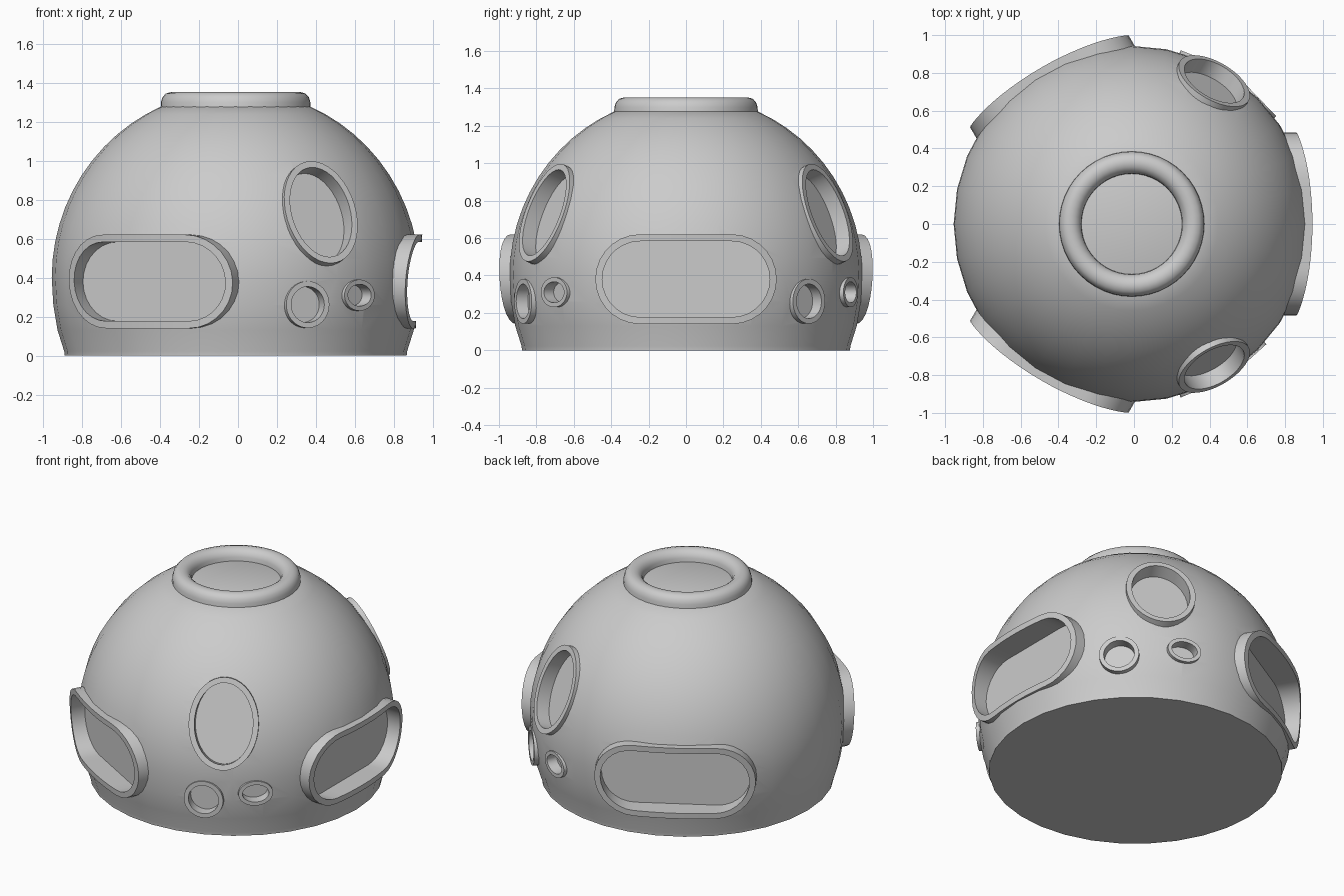
import bpy, bmesh, math
from mathutils import Vector, Matrix

if "Cube" in bpy.data.objects:
    bpy.data.objects.remove(bpy.data.objects["Cube"])

CX = -0.012   # dome axis position in x


def new_object(name, bm, angle=35):
    bmesh.ops.recalc_face_normals(bm, faces=bm.faces[:])
    me = bpy.data.meshes.new(name)
    bm.to_mesh(me)
    bm.free()
    ob = bpy.data.objects.new(name, me)
    bpy.context.collection.objects.link(ob)
    smooth(ob, angle)
    return ob


def smooth(ob, angle=35):
    bpy.ops.object.select_all(action='DESELECT')
    ob.select_set(True)
    bpy.context.view_layer.objects.active = ob
    bpy.ops.object.shade_smooth_by_angle(angle=math.radians(angle))


def bridge(bm, a, b):
    n = len(a)
    for i in range(n):
        j = (i + 1) % n
        bm.faces.new((a[i], a[j], b[j], b[i]))


def lathe(name, profile, seg, capped):
    """Revolve (radius, z) points; capped closes the ends, otherwise the profile loops."""
    bm = bmesh.new()
    rings = [[bm.verts.new((CX + r * math.cos(2 * math.pi * i / seg),
                            r * math.sin(2 * math.pi * i / seg), z))
              for i in range(seg)] for r, z in profile]
    for a, b in zip(rings, rings[1:]):
        bridge(bm, a, b)
    if capped:
        bm.faces.new(rings[0])
        bm.faces.new(rings[-1])
    else:
        bridge(bm, rings[-1], rings[0])
    return new_object(name, bm)


def outline(hw, hh, stadium):
    """Ellipse, or a stadium with subdivided straight sides."""
    if not stadium:
        n = 40
        return [(hw * math.cos(2 * math.pi * i / n), hh * math.sin(2 * math.pi * i / n))
                for i in range(n)]
    s, pts = hw - hh, []
    for side in (1, -1):
        for i in range(15):
            a = math.pi * (i / 14 - 0.5)
            pts.append((side * (s + hh * math.cos(a)), side * hh * math.sin(a)))
        for i in range(1, 8):
            pts.append((side * s * (1 - i / 4), side * hh))
    return pts


def port(name, az, elev, z, hw, hh, width, front, pane, stadium=False):
    """Frame ring on the dome plus a hidden cutter that sinks the pane."""
    az, elev = math.radians(az), math.radians(elev)
    n = Vector((math.cos(az) * math.cos(elev), math.sin(az) * math.cos(elev), math.sin(elev)))
    u = Vector((-math.sin(az), math.cos(az), 0))
    v = n.cross(u)
    o = Vector((CX, 0, z))

    def loop(bm, inset, depth):
        return [bm.verts.new(o + u * a + v * b + n * depth(a, b))
                for a, b in outline(hw - inset, hh - inset, stadium)]

    back = lambda a, b: pane - 0.005
    bm = bmesh.new()
    loops = [loop(bm, 0, back), loop(bm, 0, front), loop(bm, width, front), loop(bm, width, back)]
    for i in range(4):
        bridge(bm, loops[i], loops[(i + 1) % 4])
    new_object(name + "_frame", bm)

    bm = bmesh.new()
    lo = loop(bm, width / 2, lambda a, b: pane)
    hi = loop(bm, width / 2, lambda a, b: 1.2)
    bridge(bm, lo, hi)
    bm.faces.new(lo)
    bm.faces.new(hi)
    cutter = new_object(name + "_cutter", bm)
    cutter.hide_render = True
    return cutter


# Dome shell: slightly stretched sphere cut flat at the base and the top
profile = [(0.877, 0.0), (0.879, 0.022)]
for zz in (0.13, 0.26):
    profile.append((0.943 * math.sqrt(1 - ((0.4 - zz) / 1.08) ** 2), zz))
top = math.asin(0.88 / 0.96)
for i in range(13):
    t = top * i / 12
    profile.append((0.943 * math.cos(t), 0.4 + 0.96 * math.sin(t)))
dome = lathe("dome", profile, 32, True)

# Rounded ring around the roof opening
lathe("roof_ring", [(0.385, 1.26), (0.383, 1.30), (0.375, 1.325), (0.358, 1.344), (0.33, 1.352),
                    (0.302, 1.347), (0.28, 1.33), (0.268, 1.305), (0.265, 1.26)], 48, False)

cutters = []

# Three wide windows with curved frames
for i, az in enumerate((0, 120, 240)):
    cutters.append(port(f"wide_window_{i + 1}", az, 0, 0.38, 0.485, 0.24, 0.037,
                        lambda a, b: 0.94 + 0.07 * b - a * a / 3.4, 0.79, True))

# Oval windows on both sides
for side, az in (("front", -60), ("back", 60)):
    cutters.append(port(f"{side}_oval_window", az, 21, 0.4, 0.21, 0.28, 0.034,
                        lambda a, b: 0.937, 0.85))

# Small round and oval ports below them
for side, az_big, az_small in (("front", -67, -48), ("back", 44, 68)):
    cutters.append(port(f"{side}_round_port", az_big, 0, 0.262, 0.12, 0.12, 0.028,
                        lambda a, b: 0.947, 0.88))
    cutters.append(port(f"{side}_small_port", az_small, 0, 0.31, 0.104, 0.08, 0.024,
                        lambda a, b: 0.95, 0.88))

# Carve the recesses into the dome
for c in cutters:
    mod = dome.modifiers.new("recess", 'BOOLEAN')
    mod.operation = 'DIFFERENCE'
    mod.solver = 'EXACT'
    mod.object = c
    bpy.ops.object.select_all(action='DESELECT')
    dome.select_set(True)
    bpy.context.view_layer.objects.active = dome
    bpy.ops.object.modifier_apply(modifier=mod.name)
for c in cutters:
    bpy.data.objects.remove(c, do_unlink=True)
smooth(dome, 30)
